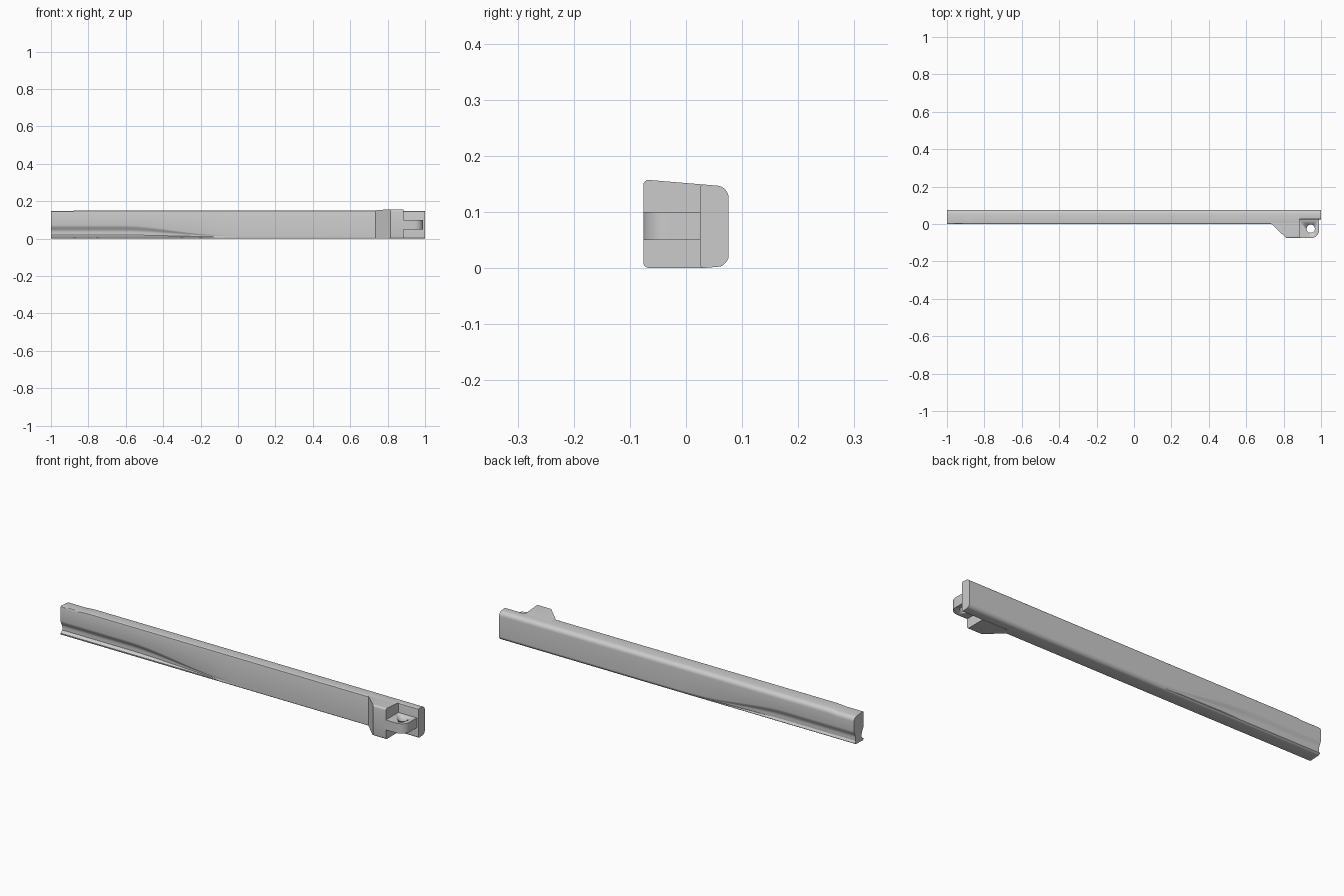
import bpy, bmesh
from math import sin, cos, pi, radians

if "Cube" in bpy.data.objects:
    bpy.data.objects.remove(bpy.data.objects["Cube"])

BACK, SLOPE, TOP0 = 0.076, -0.083, 0.1515


def smooth(a, b, v):
    t = max(0.0, min(1.0, (v - a) / (b - a)))
    return t * t * (3 - 2 * t)


def top(y):
    return TOP0 + SLOPE * y


def finish(name, bm):
    bmesh.ops.remove_doubles(bm, verts=bm.verts, dist=1e-6)
    bmesh.ops.recalc_face_normals(bm, faces=bm.faces)
    me = bpy.data.meshes.new(name)
    bm.to_mesh(me)
    bm.free()
    ob = bpy.data.objects.new(name, me)
    bpy.context.collection.objects.link(ob)
    bpy.context.view_layer.objects.active = ob
    ob.select_set(True)
    bpy.ops.object.shade_smooth_by_angle(angle=radians(30))
    ob.select_set(False)
    return ob


def arc(cy, cz, r, a0, n):
    return [(cy + r * cos(radians(a0) + pi / 2 * i / n),
             cz + r * sin(radians(a0) + pi / 2 * i / n)) for i in range(n + 1)]


def section(x, yf):
    """Rounded arm section, with a groove low on both sides near the free end."""
    k = 1 - smooth(-0.62, 0.0, x)
    zt = 0.022 + 0.05 * (1 - smooth(-0.62, -0.1, x))
    rf, rb = 0.006, 0.022
    drop = 0.004 * (1 - smooth(-0.9, -0.86, x))

    def side(z):
        t = (z - 0.009) / (zt - 0.009)
        return k * smooth(0, 0.15, t) * (1 - smooth(0.45, 1, t))

    zs = [0.009 + (zt - 0.009) * i / 12 for i in range(13)]
    pts = arc(yf + rf, rf, rf, 180, 3)
    pts += arc(BACK - rb * 0.9, rb, rb * 0.9, 270, 6)[:3]
    # back side, narrowing the lower corner as the groove appears
    for z in zs:
        h = max(0, 1 - z / rb)
        y = BACK - 0.016 * h * h - 0.012 * side(z)
        pts.append((y, max(z, 0.007)))
    pts += arc(BACK - rb, top(BACK - rb) - rb - drop, rb, 0, 6)
    zf = top(yf + rf) - rf - drop
    pts += arc(yf + rf, zf, rf, 90, 3)
    pts += [(yf + 0.014 * side(z), z) for z in reversed(zs)]
    return [(x, y, z) for y, z in pts]


# Long arm: lofted sections, stepping back to a thin wall at the hinge
stations = [(-1 + 0.025 * i, 0.0) for i in range(45)]
stations += [(0.5, 0.0), (0.885, 0.0), (0.885, 0.025), (0.995, 0.025)]
bm = bmesh.new()
rings = [[bm.verts.new(p) for p in section(x, yf)] for x, yf in stations]
for a, b in zip(rings, rings[1:]):
    for i in range(len(a)):
        j = (i + 1) % len(a)
        bm.faces.new((a[i], a[j], b[j], b[i]))
bm.faces.new(rings[0])
bm.faces.new(rings[-1])
# stretch the wall to the very end
for v in rings[-1]:
    v.co.x = 1.0
finish("arm", bm)


def prism(name, outline, z0, ztop, bevel_y=None):
    bm = bmesh.new()
    lo = [bm.verts.new((x, y, z0)) for x, y in outline]
    hi = [bm.verts.new((x, y, ztop(y))) for x, y in outline]
    n = len(lo)
    bm.faces.new(lo)
    bm.faces.new(hi)
    for i in range(n):
        j = (i + 1) % n
        bm.faces.new((lo[i], lo[j], hi[j], hi[i]))
    if bevel_y is not None:
        es = [e for e in bm.edges
              if all(v.co.y < bevel_y for v in e.verts)
              and abs(e.verts[0].co.z - e.verts[1].co.z) < 0.01]
        bmesh.ops.bevel(bm, geom=es, offset=0.01, segments=4,
                        profile=0.5, affect='EDGES')
    return finish(name, bm)


# Hinge block with a sloped lead-in
prism("hinge_block", [(0.725, 0.01), (0.735, 0.0), (0.815, -0.076),
                      (0.886, -0.076), (0.886, 0.03), (0.75, 0.03)],
      0.0, top, -0.07)

# Hinge tongue with a rounded outer corner and pin hole
r = 0.045
outline = [(0.87, 0.03), (0.87, -0.076)] + arc(0.99 - r, -0.076 + r, r, 270, 10) + [(0.99, 0.03)]
tongue = prism("hinge_tongue", outline, 0.05, lambda y: 0.10)

# Pin hole cutter
bm = bmesh.new()
bmesh.ops.create_cone(bm, cap_ends=True, segments=32, radius1=0.022,
                      radius2=0.022, depth=0.2)
bmesh.ops.translate(bm, verts=bm.verts, vec=(0.945, -0.025, 0.075))
cutter = finish("pin_hole_cutter", bm)
cutter.hide_render = True
cutter.hide_set(True)
mod = tongue.modifiers.new("pin_hole", 'BOOLEAN')
mod.operation, mod.object, mod.solver = 'DIFFERENCE', cutter, 'EXACT'
